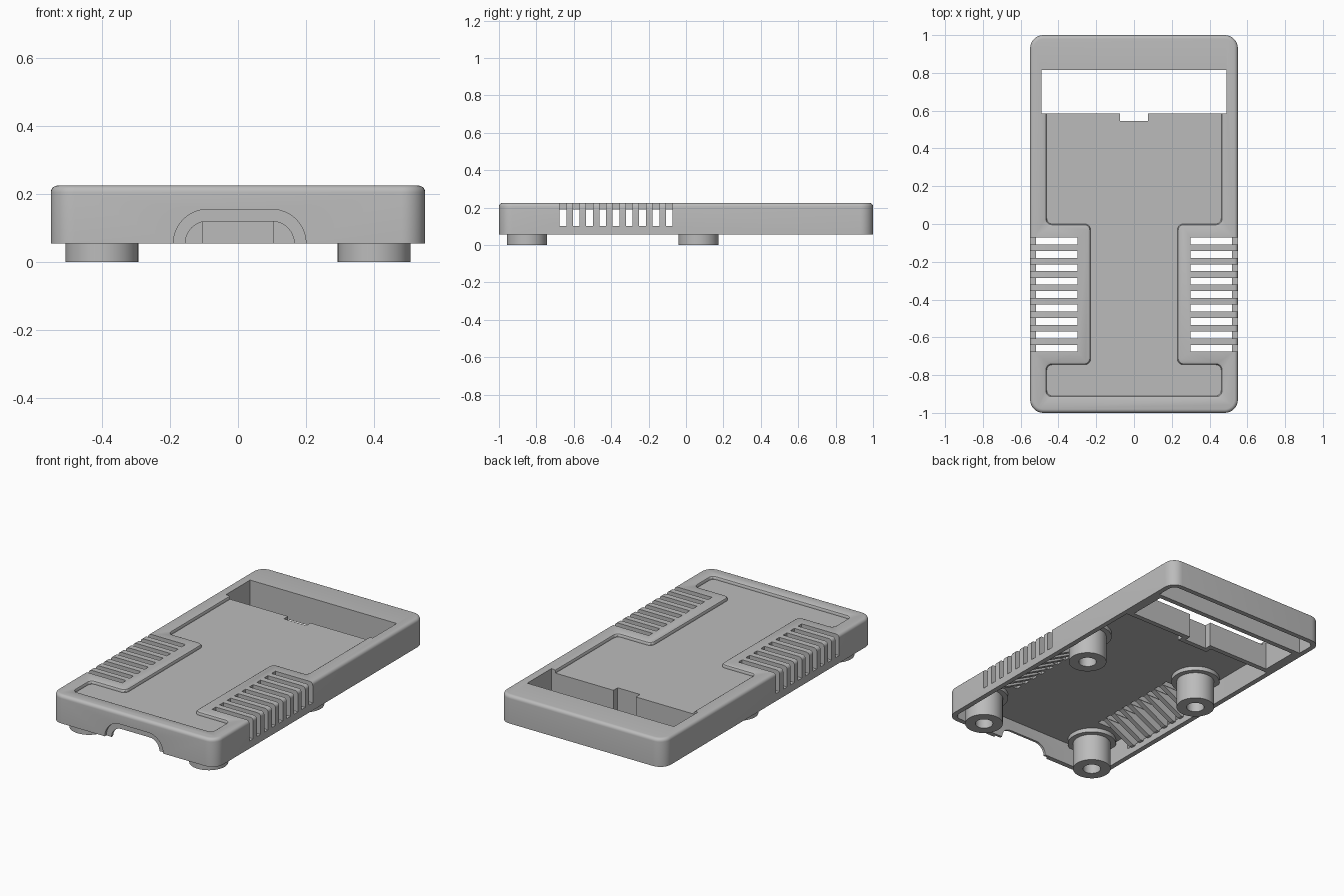
import bpy, bmesh, math
from mathutils import Vector, Matrix

cube = bpy.data.objects.get("Cube")
if cube:
    bpy.data.objects.remove(cube, do_unlink=True)

grey = bpy.data.materials.new("grey_plastic")
grey.use_nodes = True
GREY = (0.5, 0.5, 0.5, 1)
grey.diffuse_color = GREY
grey.node_tree.nodes["Principled BSDF"].inputs["Base Color"].default_value = GREY

BASE, TOP, CEILING, FLOOR = 0.055, 0.225, 0.19, 0.205


def rect(x0, x1, y0, y1):
    return [(x0, y0), (x1, y0), (x1, y1), (x0, y1)]


def rounded(points, radius, steps=8):
    """Replace each right-angled corner with an arc."""
    if radius <= 0:
        return points
    out = []
    for i, p in enumerate(points):
        p = Vector(p)
        a = (Vector(points[i - 1]) - p).normalized() * radius
        b = (Vector(points[(i + 1) % len(points)]) - p).normalized() * radius
        for k in range(steps + 1):
            t = k / steps * math.pi / 2
            out.append(tuple(p + a * (1 - math.sin(t)) + b * (1 - math.cos(t))))
    return out


def finish(name, bm):
    bmesh.ops.recalc_face_normals(bm, faces=bm.faces)
    mesh = bpy.data.meshes.new(name)
    bm.to_mesh(mesh)
    bm.free()
    mesh.materials.append(grey)
    obj = bpy.data.objects.new(name, mesh)
    bpy.context.collection.objects.link(obj)
    return obj


def loft(name, levels, matrix=None):
    """Solid through matching outlines, each given as (outline, height)."""
    bm = bmesh.new()
    rings = [[bm.verts.new((x, y, z)) for x, y in pts] for pts, z in levels]
    for low, high in zip(rings, rings[1:]):
        for i in range(len(low)):
            j = (i + 1) % len(low)
            bm.faces.new((low[i], low[j], high[j], high[i]))
    bm.faces.new(rings[0])
    bm.faces.new(rings[-1])
    if matrix:
        bm.transform(matrix)
    return finish(name, bm)


def prism(name, points, z0, z1, radius=0, matrix=None):
    pts = rounded(points, radius)
    return loft(name, [(pts, z0), (pts, z1)], matrix)


def cut(target, cutter):
    mod = target.modifiers.new("cut", "BOOLEAN")
    mod.operation, mod.solver, mod.object = "DIFFERENCE", "EXACT", cutter
    bpy.context.view_layer.objects.active = target
    bpy.ops.object.modifier_apply(modifier=mod.name)
    bpy.data.objects.remove(cutter, do_unlink=True)


def smooth(obj):
    bpy.ops.object.select_all(action="DESELECT")
    obj.select_set(True)
    bpy.context.view_layer.objects.active = obj
    bpy.ops.object.shade_smooth_by_angle(angle=math.radians(32))


# Shell with a rounded top edge
def body(inset):
    return rounded(rect(-0.55 + inset, 0.55 - inset, -1 + inset, 1 - inset), 0.07 - inset)


FILLET = 0.02
levels = [(body(0), BASE)]
for k in range(6):
    t = k / 5 * math.pi / 2
    levels.append((body(FILLET * (1 - math.cos(t))), TOP - FILLET * (1 - math.sin(t))))
shell = loft("shell", levels)

# Hollow underside
cut(shell, prism("cavity", rect(-0.52, 0.52, -0.97, 0.97), -0.1, CEILING, 0.04))


# Shallow panel with a softened rim, narrow between the vents
def panel(g):
    right = [(0.462 + g, -0.91 - g), (0.462 + g, -0.745 + g), (0.23 + g, -0.745 + g),
             (0.23 + g, -g), (0.462 + g, -g), (0.462 + g, 0.66)]
    return rounded(right + [(-x, y) for x, y in reversed(right)], 0.03)


cut(shell, loft("panel_recess", [(panel(0), FLOOR), (panel(0), TOP - 0.012),
                                 (panel(0.004), TOP - 0.004), (panel(0.012), TOP), (panel(0.012), TOP + 0.1)]))

# Display window and cable notch
cut(shell, prism("window", rect(-0.49, 0.49, 0.585, 0.815), 0, 0.4))
cut(shell, prism("window_notch", rect(-0.075, 0.075, 0.545, 0.6), 0, 0.4))

# Vent slots wrapping over both side edges
PITCH, VENTS = 0.071, 9
for i in range(VENTS):
    y = -0.09 - i * PITCH
    for x0, x1 in ((0.3, 0.7), (-0.7, -0.3)):
        cut(shell, prism("vent", rect(x0, x1, y - 0.018, y + 0.018), 0.1, 0.4))

# Arched port in the front wall, with a stepped surround
upright = Matrix.Rotation(math.pi / 2, 4, "X")
cut(shell, prism("port_step", rect(-0.19, 0.2, -0.3, 0.155), 0.985, 1.1, 0.1, upright))
cut(shell, prism("port", rect(-0.155, 0.165, -0.3, 0.12), 0.9, 1.1, 0.065, upright))
smooth(shell)

# Walls hanging below the window
half = [(0.075, 0.545), (0.075, 0.585), (0.53, 0.585), (0.53, 0.555), (0.105, 0.555), (0.105, 0.515)]
prism("window_front_wall", half + [(-x, y) for x, y in reversed(half)], BASE, 0.2)
prism("window_back_wall", rect(-0.53, 0.53, 0.815, 0.845), BASE, 0.2)
for side, x0, x1 in (("left", 0.49, 0.53), ("right", -0.53, -0.49)):
    prism(side + "_window_wall", rect(x0, x1, 0.56, 0.84), BASE, 0.2)

# Triangular gussets under the vent bars
sheet = [(0.3, 0.195), (0.53, 0.195), (0.53, 0.09), (0.5, 0.09)]
for i in range(VENTS - 1):
    y = -0.09 - (i + 0.5) * PITCH
    for side, s in (("left", 1), ("right", -1)):
        prism(side + "_vent_gusset", [(s * x, z) for x, z in sheet], -y - 0.015, -y + 0.015, 0, upright)

# Hollow feet with a flange at the ceiling
profile = [(0.05, 0), (0.107, 0), (0.107, 0.165), (0.137, 0.165), (0.137, 0.195), (0.05, 0.195)]
for x in (0.4, -0.4):
    for y, end in ((-0.85, "front"), (0.066, "middle")):
        bm = bmesh.new()
        ring = [bm.verts.new((r, 0, z)) for r, z in profile]
        edges = [bm.edges.new((ring[i - 1], ring[i])) for i in range(len(ring))]
        bmesh.ops.spin(bm, geom=ring + edges, cent=(0, 0, 0), axis=(0, 0, 1),
                       angle=math.tau, steps=40, use_merge=True)
        bmesh.ops.remove_doubles(bm, verts=bm.verts, dist=0.0001)
        bmesh.ops.translate(bm, verts=bm.verts, vec=(x, y, 0))
        smooth(finish(end + ("_left_foot" if x > 0 else "_right_foot"), bm))
